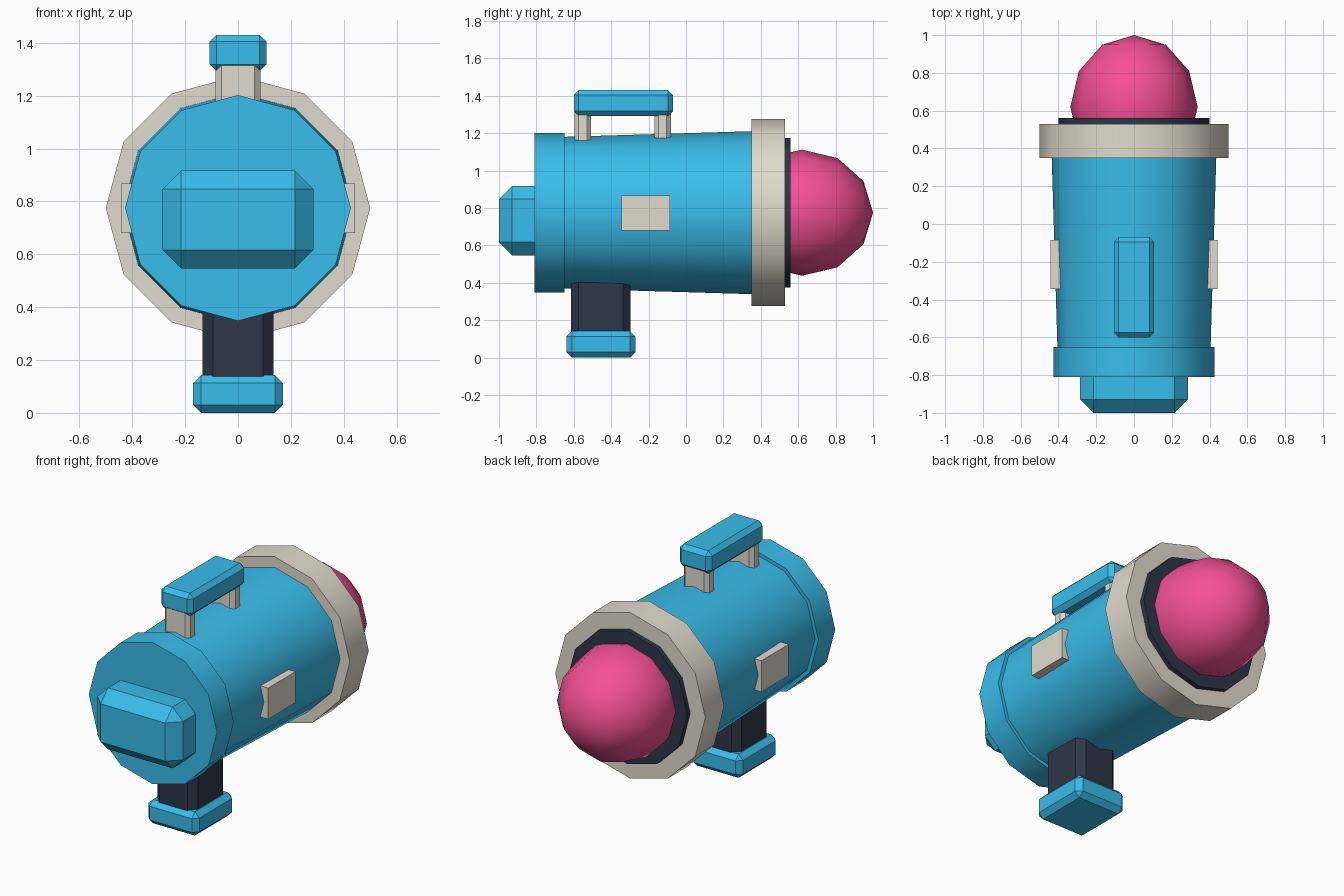
import bpy, bmesh, math
from mathutils import Matrix, Vector

if "Cube" in bpy.data.objects:
    bpy.data.objects.remove(bpy.data.objects["Cube"])

AXIS_Z = 0.775  # height of the barrel axis


def material(name, rgb):
    m = bpy.data.materials.new(name)
    m.diffuse_color = (*rgb, 1)
    m.use_nodes = True
    m.node_tree.nodes["Principled BSDF"].inputs["Base Color"].default_value = m.diffuse_color
    return m


BLUE = material("blue", (0.042, 0.51, 0.83))
PINK = material("pink", (0.90, 0.08, 0.30))
CREAM = material("cream", (0.75, 0.71, 0.61))
DARK = material("dark", (0.026, 0.038, 0.065))
TO_Y = Matrix.Rotation(-math.pi / 2, 4, 'X')


def finish(name, bm, mat, smooth=False):
    bmesh.ops.recalc_face_normals(bm, faces=bm.faces)
    me = bpy.data.meshes.new(name)
    bm.to_mesh(me)
    bm.free()
    me.materials.append(mat)
    ob = bpy.data.objects.new(name, me)
    bpy.context.collection.objects.link(ob)
    if smooth:
        bpy.ops.object.select_all(action='DESELECT')
        ob.select_set(True)
        bpy.context.view_layer.objects.active = ob
        bpy.ops.object.shade_smooth_by_angle(angle=math.radians(40))
    return ob


def barrel(name, y0, y1, r0, r1, mat):
    """Twelve-sided section along the y axis."""
    bm = bmesh.new()
    place = Matrix.Translation((0, (y0 + y1) / 2, AXIS_Z)) @ TO_Y
    bmesh.ops.create_cone(bm, cap_ends=True, segments=12, radius1=r0,
                          radius2=r1, depth=y1 - y0, matrix=place)
    return finish(name, bm, mat, True)


def box(name, lo, hi, mat, bevel=0):
    """Box between two corners with chamfered edges."""
    lo, hi = Vector(lo), Vector(hi)
    bm = bmesh.new()
    bmesh.ops.create_cube(bm, size=1, matrix=Matrix.Translation((lo + hi) / 2)
                          @ Matrix.Diagonal((*(hi - lo), 1)))
    if bevel:
        bmesh.ops.bevel(bm, geom=bm.edges[:], offset=bevel, segments=1,
                        affect='EDGES', profile=0.5)
    return finish(name, bm, mat)


# barrel sections
barrel("body", -0.70, 0.40, 0.404, 0.437, BLUE)
barrel("rear_cap", -0.81, -0.65, 0.427, 0.427, BLUE)
barrel("front_ring", 0.35, 0.53, 0.5, 0.5, CREAM)
barrel("lens_seat", 0.50, 0.56, 0.4, 0.4, DARK)

# domed lens
bm = bmesh.new()
bmesh.ops.create_uvsphere(
    bm, u_segments=12, v_segments=6, radius=1,
    matrix=Matrix.Translation((0, 0.62, AXIS_Z))
    @ Matrix.Diagonal((0.337, 0.38, 0.337, 1)) @ TO_Y)
finish("lens_dome", bm, PINK, True)

# rear block
box("rear_block", (-0.285, -1.0, 0.547), (0.285, -0.70, 0.917), BLUE, 0.07)

# carrying handle and its posts
box("top_handle", (-0.107, -0.60, 1.292), (0.107, -0.07, 1.43), BLUE, 0.026)
for label, y in (("rear", -0.552), ("front", -0.125)):
    box(f"handle_post_{label}", (-0.085, y - 0.044, 1.10),
        (0.085, y + 0.044, 1.34), CREAM, 0.022)

# grip and foot
box("grip", (-0.135, -0.615, 0.003), (0.135, -0.297, 0.48), DARK, 0.04)
box("grip_foot", (-0.17, -0.64, 0), (0.17, -0.27, 0.143), BLUE, 0.03)

# side plates
for label, s in (("left", -1), ("right", 1)):
    box(f"side_plate_{label}", (min(s * 0.36, s * 0.443), -0.345, 0.68),
        (max(s * 0.36, s * 0.443), -0.085, 0.868), CREAM)
